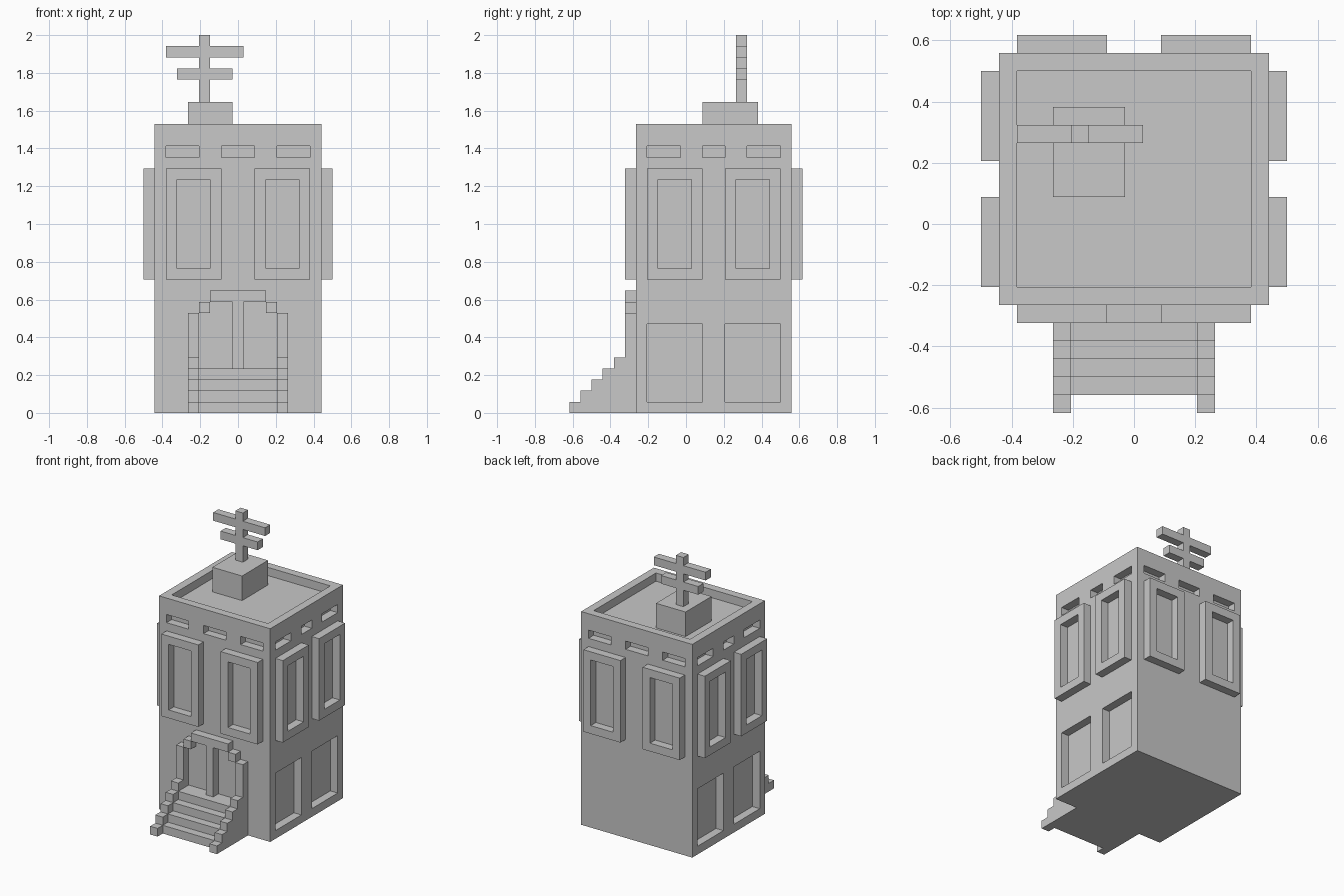
import bpy
import bmesh
from math import radians
from mathutils import Matrix, Vector

U = 2 / 34  # one building block
MID_Y = 2.5  # centre of the tower footprint

if "Cube" in bpy.data.objects:
    bpy.data.objects.remove(bpy.data.objects["Cube"], do_unlink=True)

stone = bpy.data.materials.new("grey_stone")
stone.use_nodes = True
stone.diffuse_color = (0.58, 0.58, 0.58, 1)
stone.node_tree.nodes["Principled BSDF"].inputs["Base Color"].default_value = (0.58, 0.58, 0.58, 1)


def finish(name, bm, matrix=Matrix()):
    """Turn a mesh in block units into a scaled object."""
    bm.transform(Matrix.Scale(U, 4) @ matrix)
    bmesh.ops.recalc_face_normals(bm, faces=bm.faces)
    mesh = bpy.data.meshes.new(name)
    bm.to_mesh(mesh)
    bm.free()
    mesh.materials.append(stone)
    obj = bpy.data.objects.new(name, mesh)
    bpy.context.collection.objects.link(obj)
    return obj


def box(name, x, y, z, matrix=Matrix()):
    bm = bmesh.new()
    centre = Vector([sum(r) / 2 for r in (x, y, z)])
    size = Vector([r[1] - r[0] for r in (x, y, z)])
    bmesh.ops.create_cube(bm, size=1, matrix=Matrix.Translation(centre) @ Matrix.Diagonal(size).to_4x4())
    return finish(name, bm, matrix)


def side_profile(name, points, x0, x1):
    """Extrude a (y, z) outline across x."""
    bm = bmesh.new()
    face = bm.faces.new([bm.verts.new((x0, y, z)) for y, z in points])
    new = bmesh.ops.extrude_face_region(bm, geom=[face])["geom"]
    bmesh.ops.translate(bm, vec=(x1 - x0, 0, 0), verts=[v for v in new if isinstance(v, bmesh.types.BMVert)])
    return finish(name, bm)


def window_frame(name, cx, matrix):
    """Rectangular ring standing one block out from the wall."""
    bm = bmesh.new()

    def loop(half_w, half_h, y):
        signs = ((-1, -1), (1, -1), (1, 1), (-1, 1))
        return [bm.verts.new((cx + sx * half_w, y, 17 + sz * half_h)) for sx, sz in signs]

    # Outer back, outer front, inner front, inner back
    loops = [loop(2.5, 5, 0), loop(2.5, 5, -1), loop(1.5, 4, -1), loop(1.5, 4, 0)]
    for k in range(4):
        a, b = loops[k], loops[(k + 1) % 4]
        for i in range(4):
            j = (i + 1) % 4
            bm.faces.new((a[i], a[j], b[j], b[i]))
    return finish(name, bm, matrix)


def cut(target, cutter):
    cutter.hide_render = True
    mod = target.modifiers.new("cut", "BOOLEAN")
    mod.operation = "DIFFERENCE"
    mod.solver = "EXACT"
    mod.object = cutter
    bpy.context.view_layer.objects.active = target
    bpy.ops.object.modifier_apply(modifier=mod.name)
    bpy.data.objects.remove(cutter, do_unlink=True)


# Tower with a sunken roof
tower = box("tower", (-7.5, 7.5), (-4.5, 9.5), (0, 26))
cut(tower, box("roof_cutter", (-6.5, 6.5), (-3.5, 8.5), (25, 27)))

# Walls: turn, distance from centre, frame offset, vent offset, middle vent half width
walls = {
    "front": (0, 7, 4, 5, 1.5),
    "left": (90, 7.5, 3.5, 4.5, 1),
    "back": (180, 7, 4, 5, 1.5),
    "right": (-90, 7.5, 3.5, 4.5, 1),
}
for side, (turn, dist, frame_x, vent_x, mid_half) in walls.items():
    wall = (Matrix.Translation((0, MID_Y, 0)) @ Matrix.Rotation(radians(turn), 4, "Z")
            @ Matrix.Translation((0, -dist, 0)))
    # Vents under the parapet
    for cx, half in ((-vent_x, 1.5), (0, mid_half), (vent_x, 1.5)):
        cut(tower, box("vent_cutter", (cx - half, cx + half), (-0.5, 0.99), (23, 24), wall))
    for cx in (-frame_x, frame_x):
        # Framed upper windows
        window_frame(f"{side}_window_frame", cx, wall)
        # Recessed lower windows on the sides
        if side in ("left", "right"):
            cut(tower, box("window_cutter", (cx - 2.5, cx + 2.5), (-0.5, 1), (1, 8), wall))


# Entrance steps between stepped side rails that rise into door jambs
def stairs(start, count):
    return [(start + i, i + k) for i in range(count) for k in (0, 1)]


side_profile("entrance_steps", stairs(-9.5, 4) + [(-4.5, 4), (-4.5, 0)], -3.5, 3.5)
for name, x0 in (("right", -4.5), ("left", 3.5)):
    side_profile(f"{name}_stair_rail", stairs(-10.5, 5) + [(-5.5, 5), (-5.5, 9), (-4.5, 9), (-4.5, 0)], x0, x0 + 1)

# Door surround
porch = (-5.5, -4.5)
for name, x0 in (("right", -3.5), ("left", 2.5)):
    box(f"{name}_door_corner", (x0, x0 + 1), porch, (9, 10))
box("door_lintel", (-2.5, 2.5), porch, (10, 11))
box("door_post", (-0.5, 0.5), porch, (4, 10))

# Rooftop block and antenna
box("roof_block", (-4.5, -0.5), (1.5, 6.5), (25, 28))
rod = (4.5, 5.5)
box("antenna_pole", (-3.5, -2.5), rod, (28, 34))
for name, reach, z in (("upper", 3, 32), ("lower", 2, 30)):
    box(f"{name}_antenna_right_arm", (-3.5 - reach, -3.5), rod, (z, z + 1))
    box(f"{name}_antenna_left_arm", (-2.5, -2.5 + reach), rod, (z, z + 1))
